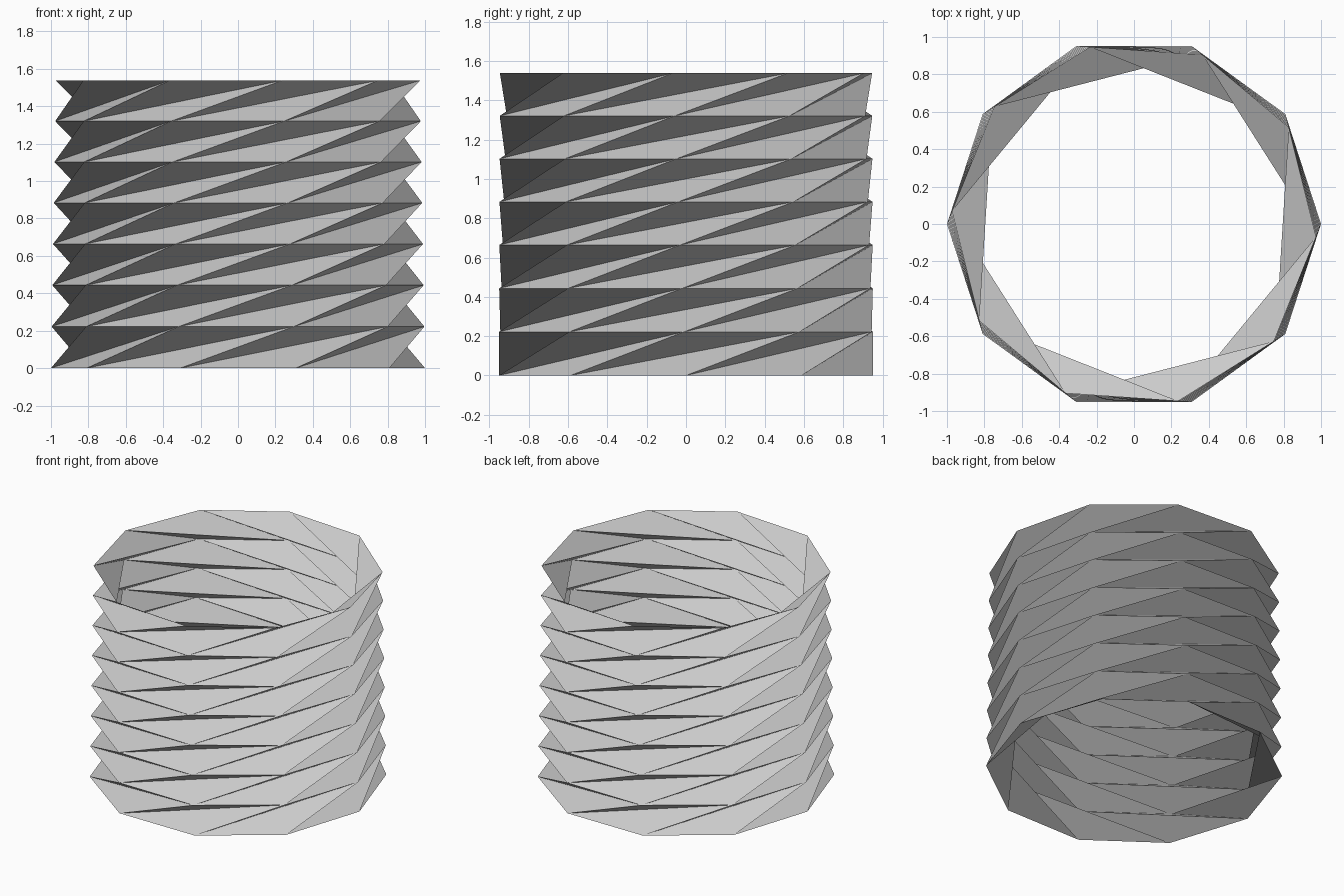
import bpy
import bmesh
from math import cos, sin, radians

cube = bpy.data.objects.get("Cube")
if cube:
    bpy.data.objects.remove(cube, do_unlink=True)

SIDES = 10
TIERS = 7
SHRINK = 0.9965        # each tier is slightly smaller than the one below
TIER_HEIGHT = 0.222
TWIST = 35.43          # degrees turned per tier

# Plain paper colour
paper = bpy.data.materials.new("light_grey_paper")
paper.use_nodes = True
grey = (0.6, 0.6, 0.6, 1)
paper.diffuse_color = grey
paper.node_tree.nodes["Principled BSDF"].inputs["Base Color"].default_value = grey

bm = bmesh.new()


def add_ring(level, z):
    """One decagon of fold points, turned and scaled for its level."""
    radius = SHRINK ** level
    angles = [radians(level * TWIST + i * 360 / SIDES) for i in range(SIDES)]
    return [bm.verts.new((radius * cos(a), radius * sin(a), z)) for a in angles]


# Stack of rings
rings, z = [], 0
for level in range(TIERS + 1):
    rings.append(add_ring(level, z))
    z += TIER_HEIGHT * SHRINK ** level

# Twisted fold triangles: one leaning in, one leaning out per side
for low, high in zip(rings, rings[1:]):
    for i in range(SIDES):
        j = (i + 1) % SIDES
        bm.faces.new((low[i], low[j], high[j]))
        bm.faces.new((low[i], high[j], high[i]))

mesh = bpy.data.meshes.new("folded_tube")
bm.to_mesh(mesh)
bm.free()
mesh.materials.append(paper)
tube = bpy.data.objects.new("folded_tube", mesh)
bpy.context.collection.objects.link(tube)
